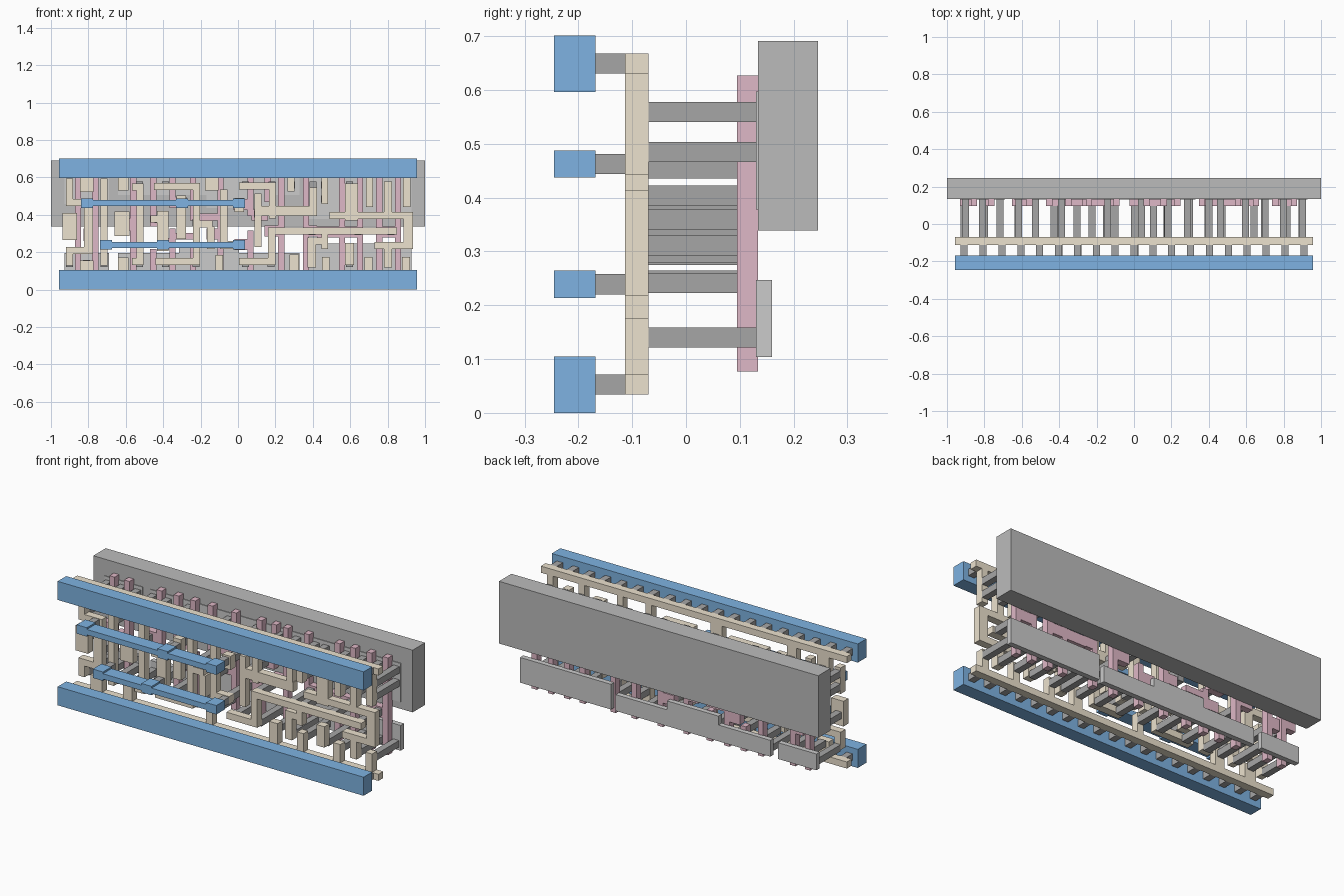
import bpy, bmesh

S = 2 / 9.12           # layout unit to scene unit
CX, Z0 = 4.37, 0.0526  # layout origin shift


def mat(name, c):
    m = bpy.data.materials.new(name)
    m.diffuse_color = (*c, 1)
    return m


BLUE = mat("blue", (0.21, 0.45, 0.76))
TAN = mat("tan", (0.84, 0.76, 0.62))
PINK = mat("pink", (0.74, 0.48, 0.57))
DARK = mat("dark_grey", (0.38, 0.38, 0.38))
MID = mat("mid_grey", (0.5, 0.5, 0.5))
LIGHT = mat("light_grey", (0.64, 0.64, 0.64))


def layer(name, rects, y0, y1, m):
    """Extrude layout rectangles (x0, z0, x1, z1) between two depths."""
    bm = bmesh.new()
    for a, b, c, d in rects:
        ax, cx = (a - CX) * S, (c - CX) * S
        bz, dz = Z0 + b * S, Z0 + d * S
        vs = bmesh.ops.create_cube(bm, size=1)["verts"]
        for v in vs:
            v.co.x = cx if v.co.x > 0 else ax
            v.co.y = y1 if v.co.y > 0 else y0
            v.co.z = dz if v.co.z > 0 else bz
    me = bpy.data.meshes.new(name)
    bm.to_mesh(me)
    bm.free()
    me.materials.append(m)
    ob = bpy.data.objects.new(name, me)
    bpy.context.collection.objects.link(ob)
    return ob


def squares(points, w=0.17, h=0.17):
    return [(x - w / 2, z - h / 2, x + w / 2, z + h / 2) for x, z in points]


W, H = 8.74, 2.72
M1, LI, PO = (-0.245, -0.168), (-0.113, -0.07), (0.095, 0.134)

# Wide power bars and their pegs
layer("lower_power_bar", [(0, -0.24, W, 0.24)], *M1, BLUE)
layer("upper_power_bar", [(0, H - 0.24, W, H + 0.24)], *M1, BLUE)
layer("power_bar_pegs", squares([(0.23 + 0.46 * i, z) for i in range(19) for z in (0, H)]),
      M1[1], LI[0], DARK)

# Thin blue signal links with pads
for name, z, xs in (("upper_link", 1.87, (0.69, 3.0, 4.39)),
                    ("lower_link", 0.85, (1.15, 2.54, 4.39))):
    pads = [(x, z) for x in xs]
    layer(name, [(xs[0], z - 0.07, xs[-1], z + 0.07)] + squares(pads, 0.29, 0.23), *M1, BLUE)
    layer(name + "_pegs", squares(pads), M1[1], LI[0], DARK)

# Tan wiring: rails with stubs
layer("tan_rails", [(0, -0.085, W, 0.085), (0, 2.635, W, 2.805)], *LI, TAN)
layer("tan_lower_stubs", [
    (0.515, 0, 0.845, 0.465), (1.44, 0, 1.705, 0.545), (3.82, 0, 4.0, 0.6),
    (5.62, 0, 5.86, 0.62), (6.42, 0, 6.6, 0.56), (7.45, 0, 7.65, 0.56),
    (8.37, 0, 8.56, 0.56)], *LI, TAN)
layer("tan_upper_stubs", [
    (0.515, 2.135, 0.845, 2.72), (1.44, 2.175, 1.705, 2.72), (3.57, 2.175, 3.9, 2.72),
    (5.58, 2.15, 5.75, 2.72), (6.4, 1.85, 6.57, 2.72), (7.49, 1.78, 7.66, 2.72),
    (8.39, 1.78, 8.57, 2.72)], *LI, TAN)

# Tan wiring: left, middle and right stages
layer("tan_left_wiring", [
    (0.095, 0.975, 0.445, 1.625), (0.175, 0.345, 0.345, 0.805), (0.175, 0.635, 0.84, 0.805),
    (0.175, 1.795, 0.84, 1.965), (0.175, 1.795, 0.345, 2.465), (0.61, 0.635, 0.84, 1.965),
    (1.015, 0.345, 1.185, 2.465), (1.355, 1.065, 1.73, 1.665)], *LI, TAN)
layer("tan_middle_wiring", [
    (1.89, 0.365, 2.06, 2.345), (1.78, 2.175, 2.06, 2.345), (1.78, 0.365, 2.06, 0.535),
    (2.4, 0.7, 2.68, 1.68), (2.24, 1.4, 2.6, 1.57), (2.87, 1.0, 3.1, 2.05),
    (2.32, 2.19, 3.44, 2.36), (3.27, 1.3, 3.44, 2.36), (2.36, 0.36, 3.44, 0.53),
    (3.27, 0.36, 3.44, 1.45), (3.27, 1.28, 3.75, 1.45), (3.62, 0.75, 3.8, 1.3),
    (3.93, 0.9, 4.11, 2.2), (3.93, 0.75, 4.48, 0.95), (4.28, 1.65, 4.52, 2.0),
    (4.4, 2.2, 5.3, 2.37), (5.13, 1.5, 5.3, 2.37), (4.77, 0.8, 4.94, 2.1),
    (4.4, 0.36, 5.28, 0.53), (5.1, 0.36, 5.28, 1.25)], *LI, TAN)
layer("tan_right_wiring", [
    (4.77, 1.55, 6.3, 1.8), (5.1, 1.1, 8.25, 1.27), (6.11, 1.55, 6.29, 2.25),
    (6.07, 0.3, 6.27, 1.03), (6.07, 0.86, 6.56, 1.03), (6.4, 0.75, 6.56, 1.27),
    (6.98, 1.45, 7.3, 2.35), (6.6, 1.48, 8.64, 1.65), (6.98, 0.36, 7.2, 0.9),
    (8.4, 0.75, 8.64, 1.65), (7.7, 0.75, 8.64, 0.92), (7.93, 0.3, 8.12, 0.92),
    (7.93, 1.48, 8.12, 2.4)], *LI, TAN)

# Pink strips: full-height bars, short bars, cross pieces
BAR = 0.15
full = [0.395, 0.815, 1.74, 6.83, 7.27, 7.74, 8.2]
layer("pink_full_bars", [(x, 0.11, x + BAR, 2.62) for x in full + [3.87, 5.95]], *PO, PINK)
upper = [(2.23, 1.3), (2.7, 1.75), (3.2, 1.45), (4.6, 1.55), (5.02, 1.9), (5.35, 1.3)]
lower = [(2.23, 0.75), (2.7, 1.25), (3.2, 0.9), (4.6, 1.2), (5.35, 1.1)]
layer("pink_upper_bars", [(x, z, x + BAR, 2.62) for x, z in upper], *PO, PINK)
layer("pink_lower_bars", [(x, 0.11, x + BAR, z) for x, z in lower], *PO, PINK)
layer("pink_cross_pieces", [
    (0.13, 1.1, 0.5, 1.4), (0.6, 0.95, 0.96, 1.25), (1.4, 1.2, 1.89, 1.5),
    (2.23, 1.3, 2.65, 1.57), (2.4, 0.75, 2.85, 1.02), (2.7, 1.75, 3.12, 2.02),
    (3.2, 1.45, 4.0, 1.62), (2.85, 0.98, 3.35, 1.14), (3.6, 0.98, 4.0, 1.25),
    (4.26, 1.7, 4.75, 1.97), (4.28, 0.73, 4.75, 1.0), (4.7, 1.45, 5.1, 1.72),
    (5.02, 1.05, 5.5, 1.32), (5.95, 1.05, 6.3, 1.32), (6.3, 1.03, 7.42, 1.3),
    (7.74, 1.03, 8.35, 1.3)], *PO, PINK)

# Dark pegs between the tan wiring and the pink strips
layer("pegs_to_pink", squares([
    (0.23, 1.25), (0.72, 1.1), (1.54, 1.35), (2.42, 1.47), (2.53, 0.88), (2.98, 1.88),
    (3.35, 1.4), (3.7, 1.12), (4.38, 1.83), (4.38, 0.86), (4.85, 1.6), (5.19, 1.18),
    (6.17, 1.18), (6.48, 1.18), (7.3, 1.18), (8.1, 1.18)]), LI[1], PO[0], DARK)

# Dark pegs between the tan wiring and the grey base plates
low = [0.26, 0.68, 1.1, 1.56, 1.97, 2.6, 3.35, 3.91, 4.55, 5.18, 5.72, 6.17, 6.51, 7.09, 7.55,
       8.02, 8.47]
high = [0.26, 0.68, 1.1, 1.56, 1.97, 2.6, 3.73, 4.55, 5.2, 5.67, 6.2, 6.48, 7.09, 7.57, 8.02, 8.48]
layer("pegs_to_base", squares([(x, 0.4) for x in low] + [(x, 2.31) for x in high]
      + [(x, 1.97) for x in (0.26, 1.1, 6.2, 6.48, 7.09, 7.57, 8.02, 8.48)]),
      LI[1], 0.131, DARK)

# Grey base plates
layer("lower_base_plates", [
    (0.135, 0.235, 1.23, 0.655), (1.45, 0.235, 5.87, 0.655), (2.93, 0.235, 4.4, 0.885),
    (6.0, 0.235, 8.6, 0.885)], 0.13, 0.16, LIGHT)
layer("upper_base_plates", [
    (0.135, 1.845, 1.23, 2.485), (1.45, 2.065, 5.87, 2.485), (3.6, 1.75, 5.3, 2.485),
    (6.0, 1.485, 8.6, 2.485)], 0.13, 0.16, LIGHT)
layer("back_slab", [(-0.19, 1.305, 8.93, 2.91)], 0.134, 0.245, MID)
